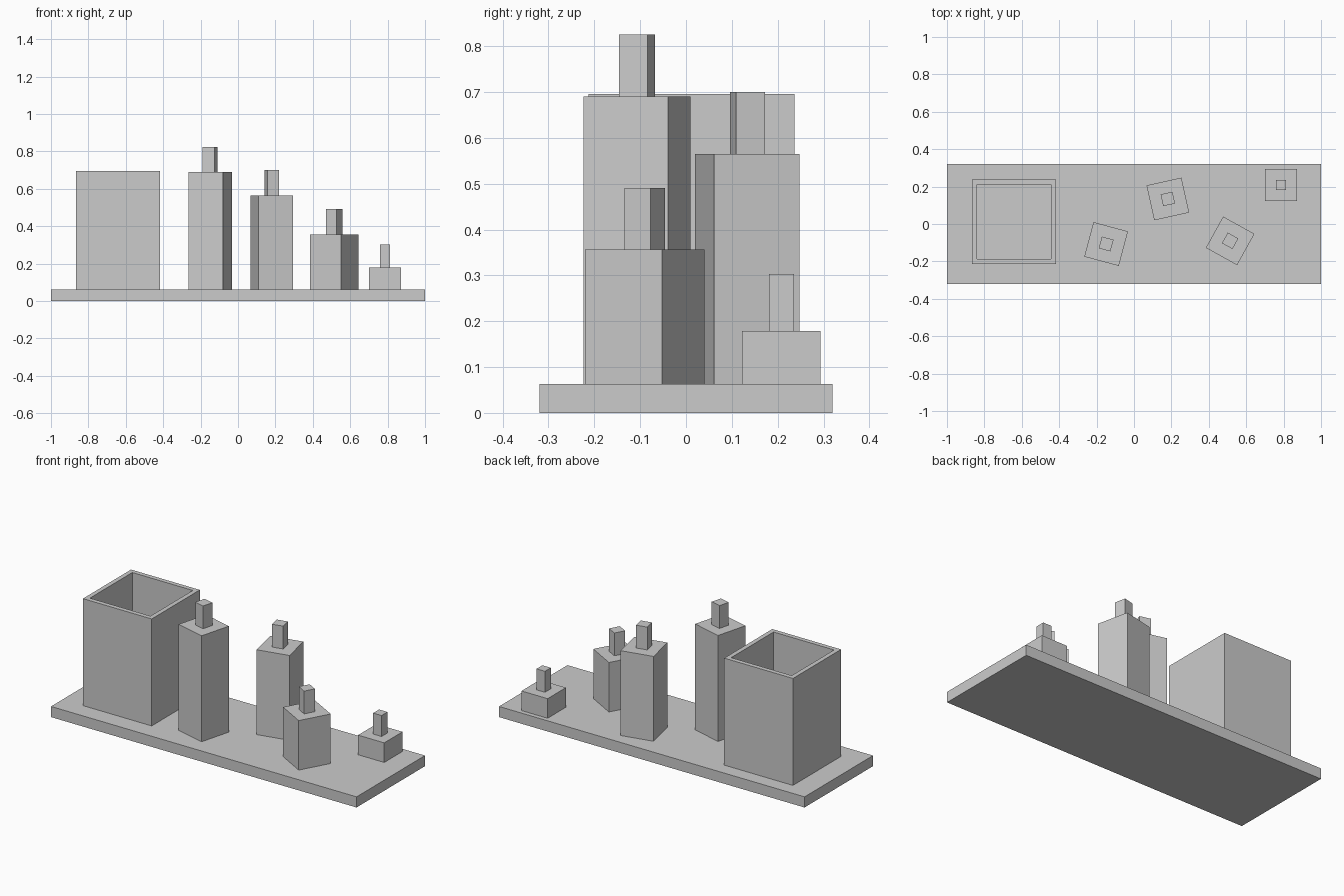
import bpy, bmesh
from math import radians
from mathutils import Matrix

if "Cube" in bpy.data.objects:
    bpy.data.objects.remove(bpy.data.objects["Cube"])


def box(name, x, y, z0, z1, sx, sy, angle=0):
    """Box from z0 to z1, centred on x, y and turned about z."""
    bm = bmesh.new()
    bmesh.ops.create_cube(bm, size=1, matrix=Matrix.Diagonal((sx, sy, z1 - z0, 1)))
    mesh = bpy.data.meshes.new(name)
    bm.to_mesh(mesh)
    bm.free()
    obj = bpy.data.objects.new(name, mesh)
    obj.location = (x, y, (z0 + z1) / 2)
    obj.rotation_euler.z = radians(angle)
    bpy.context.collection.objects.link(obj)
    return obj


BASE_TOP = 0.063

# Tray
box("tray", 0, 0, 0, BASE_TOP, 2, 0.64)

# Open-topped container: inset the top face and push it down to the floor
bin_obj = box("open_container", -0.641, 0.012, BASE_TOP, 0.696, 0.45, 0.45)
bm = bmesh.new()
bm.from_mesh(bin_obj.data)
bm.normal_update()
top = max(bm.faces, key=lambda f: f.calc_center_median().z)
bmesh.ops.inset_region(bm, faces=[top], thickness=0.038)
floor = bmesh.ops.extrude_discrete_faces(bm, faces=[top])["faces"][0]
bmesh.ops.translate(bm, verts=floor.verts, vec=(0, 0, -0.595))
bm.to_mesh(bin_obj.data)
bm.free()

# Square bottles with caps: x, y, body top, cap top, body width, cap width, angle
bottles = [
    (-0.149, -0.107, 0.690, 0.825, 0.191, 0.0645, -15),
    (0.181, 0.134, 0.565, 0.700, 0.191, 0.0645, 12.5),
    (0.514, -0.090, 0.356, 0.491, 0.191, 0.0645, -29),
    (0.786, 0.208, 0.179, 0.303, 0.171, 0.055, 0),
]
for i, (x, y, body_top, cap_top, w, cap_w, angle) in enumerate(bottles, 1):
    box(f"bottle_body_{i}", x, y, BASE_TOP, body_top, w, w, angle)
    box(f"bottle_cap_{i}", x, y, body_top, cap_top, cap_w, cap_w, angle)
